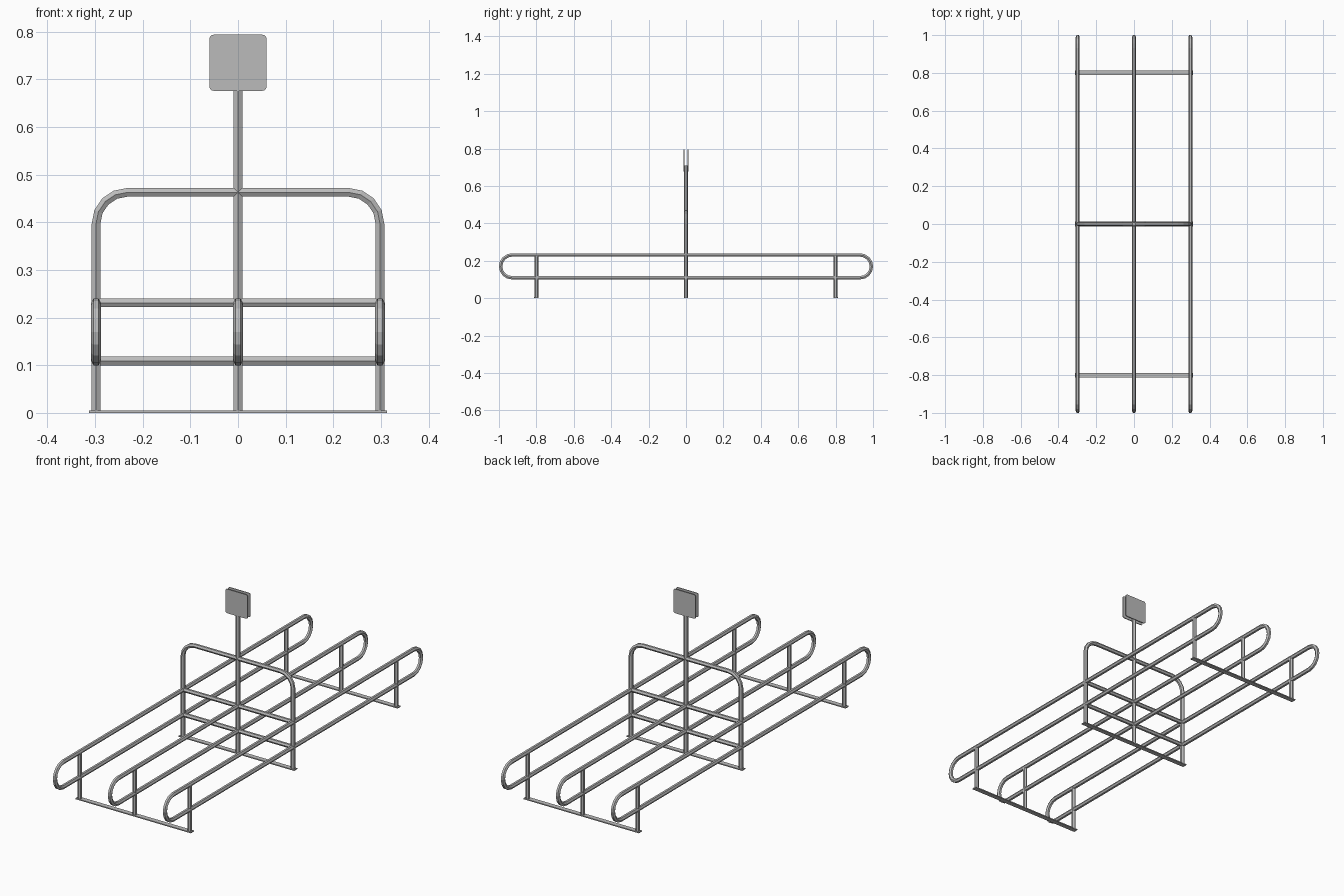
import bpy, bmesh
from math import sin, cos, pi
from mathutils import Vector

if "Cube" in bpy.data.objects:
    bpy.data.objects.remove(bpy.data.objects["Cube"], do_unlink=True)

steel = bpy.data.materials.new("galvanised grey")
steel.use_nodes = True
GREY = (0.5, 0.5, 0.5, 1)
steel.diffuse_color = GREY
steel.node_tree.nodes["Principled BSDF"].inputs["Base Color"].default_value = GREY

X, Y = Vector((1, 0, 0)), Vector((0, 1, 0))
R = 0.0104       # tube radius
SIDES = 6
SPAN = 0.298     # x of the outer rails
LOW, HIGH = 0.109, 0.231


def finish(name, bm):
    bmesh.ops.recalc_face_normals(bm, faces=bm.faces)
    mesh = bpy.data.meshes.new(name)
    bm.to_mesh(mesh)
    bm.free()
    mesh.materials.append(steel)
    ob = bpy.data.objects.new(name, mesh)
    bpy.context.collection.objects.link(ob)
    return ob


def tube(name, points, normal, closed=False):
    """Sweep a hexagon along a planar path with mitred joints."""
    bm = bmesh.new()
    pts = [Vector(p) for p in points]
    n = len(pts)
    rings = []
    for i, p in enumerate(pts):
        before = pts[i - 1] if closed or i > 0 else None
        after = pts[(i + 1) % n] if closed or i < n - 1 else None
        a = (p - before).normalized() if before else (after - p).normalized()
        b = (after - p).normalized() if after else a
        t = (a + b).normalized()
        side = normal.cross(t) / t.dot(a)
        rings.append([bm.verts.new(p + R * (normal * cos(2 * pi * k / SIDES) + side * sin(2 * pi * k / SIDES)))
                      for k in range(SIDES)])
    for i in range(n if closed else n - 1):
        r, s = rings[i], rings[(i + 1) % n]
        for k in range(SIDES):
            m = (k + 1) % SIDES
            bm.faces.new((r[k], r[m], s[m], s[k]))
    if not closed:
        bm.faces.new(rings[0])
        bm.faces.new(rings[-1])
    return finish(name, bm)


def arc(cu, cv, r, start, end, steps):
    return [(cu + r * cos(start + (end - start) * i / steps),
             cv + r * sin(start + (end - start) * i / steps)) for i in range(steps + 1)]


def box(name, centre, size, round_y=0):
    bm = bmesh.new()
    bmesh.ops.create_cube(bm, size=1)
    for v in bm.verts:
        v.co = Vector(c + s * q for c, s, q in zip(centre, size, v.co))
    if round_y:
        edges = [e for e in bm.edges if abs((e.verts[0].co - e.verts[1].co).normalized().y) > 0.9]
        bmesh.ops.bevel(bm, geom=edges, offset=round_y, segments=3, profile=0.5, affect='EDGES')
    return finish(name, bm)


# Long wheel rails: rounded loops
mid, rad = (LOW + HIGH) / 2, (HIGH - LOW) / 2
end_y = 0.991 - rad
outline = arc(end_y, mid, rad, -pi / 2, pi / 2, 8) + arc(-end_y, mid, rad, pi / 2, 3 * pi / 2, 8)
for label, x in (("right", -SPAN), ("middle", 0), ("left", SPAN)):
    tube(label + "_rail_loop", [(x, y, z) for y, z in outline], X, True)
    for end, y in (("front", -0.8), ("back", 0.8)):
        tube(f"{label}_{end}_leg", [(x, y, 0.003), (x, y, HIGH)], Y)

# Central hoop
corner = 0.066
cx, cz = SPAN - corner, 0.463 - corner
hoop = [(SPAN, 0.003)] + arc(cx, cz, corner, 0, pi / 2, 4) + arc(-cx, cz, corner, pi / 2, pi, 4) + [(-SPAN, 0.003)]
tube("hoop", [(x, 0, z) for x, z in hoop], Y)

# Cross bars and sign post
for label, z in (("lower", LOW), ("upper", HIGH)):
    tube(label + "_cross_bar", [(-SPAN, 0, z), (SPAN, 0, z)], Y)
tube("sign_post", [(0, 0, 0.003), (0, 0, 0.71)], Y)

# Ground strips
for label, y in (("front", -0.8), ("middle", 0), ("back", 0.8)):
    box(label + "_ground_strip", (0, y, 0.0025), (0.626, 0.024, 0.005))

# Sign plates on both sides of the post
for label, s in (("front", -1), ("back", 1)):
    box(label + "_sign_plate", (0, s * 0.0105, 0.735), (0.12, 0.004, 0.118), 0.009)
